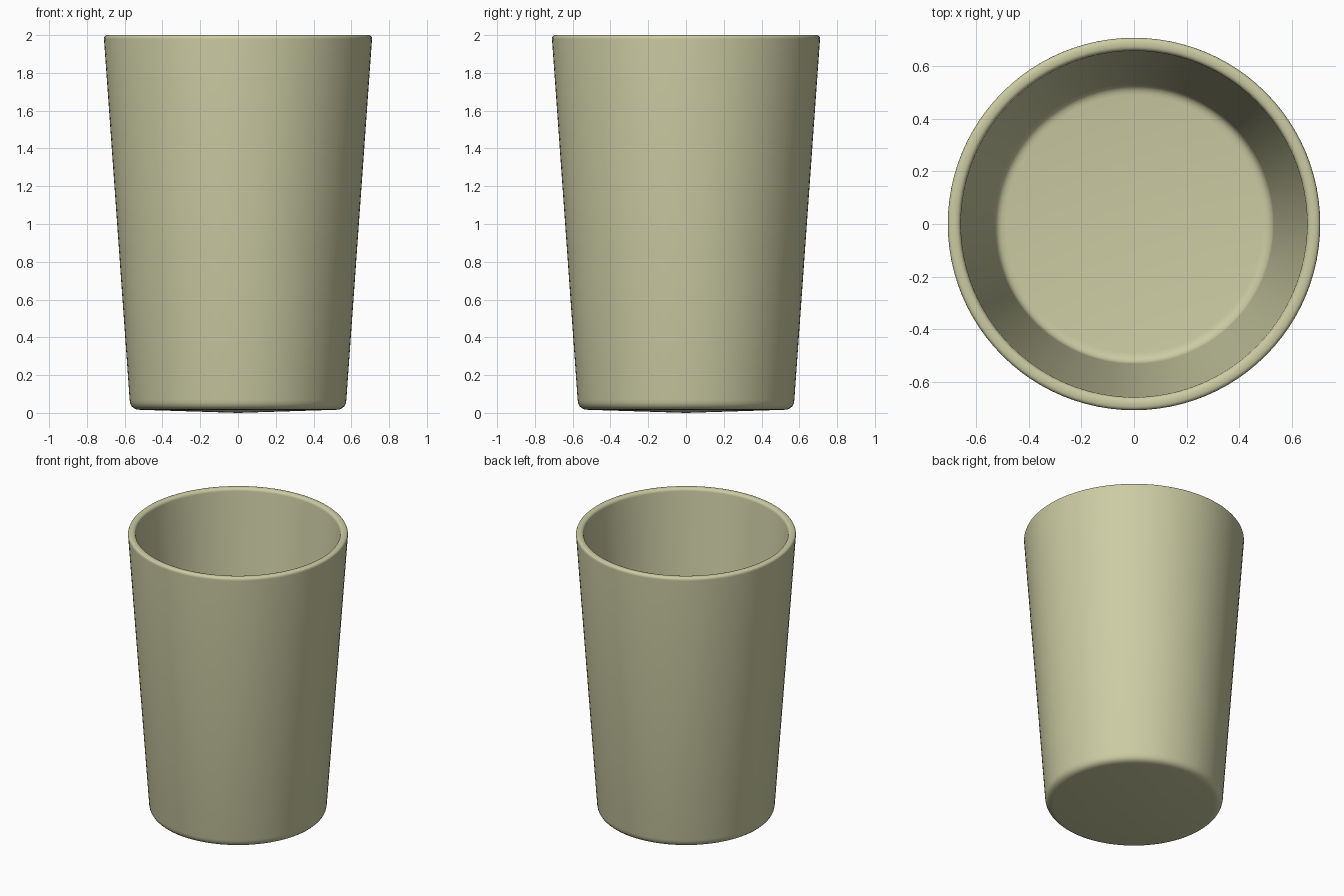
import bpy, bmesh, math
from mathutils import Vector

if "Cube" in bpy.data.objects:
    bpy.data.objects.remove(bpy.data.objects["Cube"])

def rounded(a, b, c, d, steps=5):
    """Quadratic rounding of corner b, starting distance d along each edge."""
    a, b, c = (Vector((p[0], 0, p[1])) for p in (a, b, c))
    p, q = b + (a - b).normalized() * d, b + (c - b).normalized() * d
    return [p.lerp(b, i / steps).lerp(b.lerp(q, i / steps), i / steps) for i in range(steps + 1)]

# Profile corners (radius, height): base centre, outside wall, rim, inside wall, floor centre
corners = [(0, 0), (0.57, 0.018), (0.711, 2.0), (0.661, 2.0), (0.53, 0.063), (0, 0.047)]
rounding = [0.05, 0.022, 0.022, 0.04]

profile = [Vector((0, 0, corners[0][1]))]
for i, d in enumerate(rounding, 1):
    profile += rounded(corners[i - 1], corners[i], corners[i + 1], d)
profile.append(Vector((0, 0, corners[-1][1])))

# Revolve the profile into the tumbler
bm = bmesh.new()
verts = [bm.verts.new(p) for p in profile]
edges = [bm.edges.new(pair) for pair in zip(verts, verts[1:])]
bmesh.ops.spin(bm, geom=verts + edges, cent=(0, 0, 0), axis=(0, 0, 1),
               angle=math.tau, steps=96, use_merge=False)
bmesh.ops.remove_doubles(bm, verts=bm.verts[:], dist=0.0001)
bmesh.ops.recalc_face_normals(bm, faces=bm.faces[:])
mesh = bpy.data.meshes.new("tumbler_cup")
bm.to_mesh(mesh)
bm.free()

cup = bpy.data.objects.new("tumbler_cup", mesh)
bpy.context.collection.objects.link(cup)
bpy.context.view_layer.objects.active = cup
cup.select_set(True)
bpy.ops.object.shade_smooth_by_angle(angle=math.radians(40))

# Pale olive colour
mat = bpy.data.materials.new("pale_olive")
mat.diffuse_color = (0.60, 0.60, 0.37, 1)
mat.use_nodes = True
mat.node_tree.nodes["Principled BSDF"].inputs["Base Color"].default_value = mat.diffuse_color
mesh.materials.append(mat)
